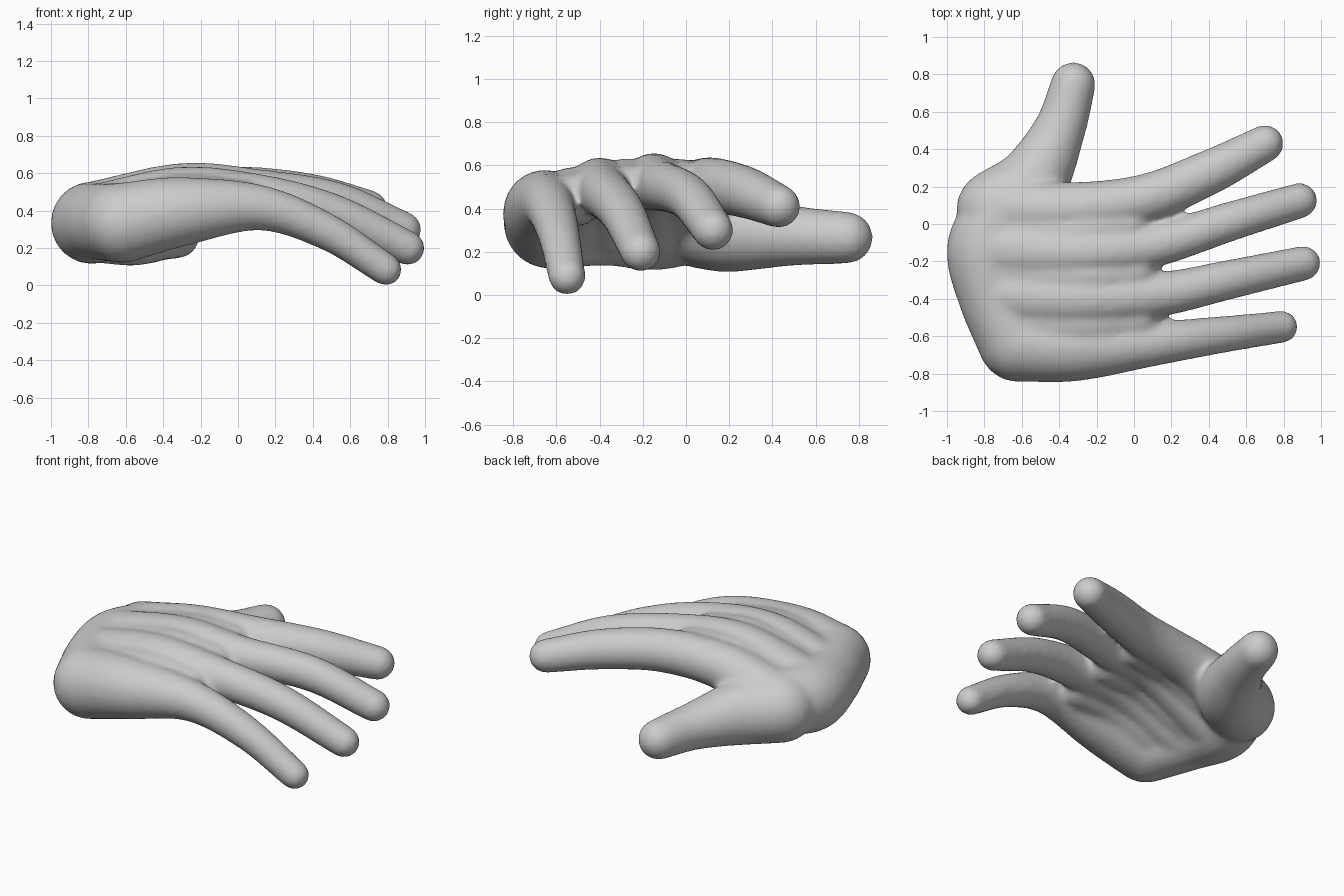
import bpy, bmesh, math
from mathutils import Vector

if "Cube" in bpy.data.objects:
    bpy.data.objects.remove(bpy.data.objects["Cube"])

skin = bpy.data.materials.new("plain grey")
skin.diffuse_color = (0.6, 0.6, 0.6, 1)
skin.use_nodes = True
skin.node_tree.nodes["Principled BSDF"].inputs["Base Color"].default_value = skin.diffuse_color

SIDES = 24
bm = bmesh.new()


def sweep(points, steps=8):
    """Smooth path of (x, y, z, radius) through the given points."""
    p = [Vector(q) for q in points]
    p = [2 * p[0] - p[1]] + p + [2 * p[-1] - p[-2]]
    out = []
    for a, b, c, d in zip(p, p[1:], p[2:], p[3:]):
        for i in range(steps):
            t = i / steps
            out.append(0.5 * (2 * b + (c - a) * t + (2 * a - 5 * b + 4 * c - d) * t * t
                              + (3 * b - a - 3 * c + d) * t ** 3))
    return out + [p[-2]]


def strand(*points):
    """Tube with round ends through (x, y, z, radius) points."""
    path = sweep(points)
    stations = []  # centre, direction, radius
    for i, q in enumerate(path):
        t = (path[min(i + 1, len(path) - 1)].xyz - path[max(i - 1, 0)].xyz).normalized()
        stations.append((q.xyz, t, q[3]))

    def cap(station, sign):
        c, t, r = station
        angles = [math.radians(a) for a in (18, 36, 54, 70, 83)]
        return [(c + t * sign * r * math.sin(a), t, r * math.cos(a)) for a in angles]

    stations = cap(stations[0], -1)[::-1] + stations + cap(stations[-1], 1)
    rings = []
    for c, t, r in stations:
        u = t.cross(Vector((0, 0, 1))).normalized()
        v = u.cross(t)
        turns = [2 * math.pi * k / SIDES for k in range(SIDES)]
        rings.append([bm.verts.new(c + (u * math.cos(a) + v * math.sin(a)) * r) for a in turns])
    for lo, hi in zip(rings, rings[1:]):
        for k in range(SIDES):
            n = (k + 1) % SIDES
            bm.faces.new((lo[k], hi[k], hi[n], lo[n]))
    bm.faces.new(rings[0])
    bm.faces.new(rings[-1][::-1])
    return [Vector(q) for q in points]


# Fingers: wrist, mid palm, knuckle, mid finger, tip
index = strand((-.70, .08, .36, .19), (-.35, .08, .48, .145), (.05, .135, .505, .13),
               (.40, .275, .475, .12), (.70, .43, .41, .10))
middle = strand((-.78, -.13, .335, .22), (-.30, -.15, .505, .15), (.10, -.115, .505, .118),
                (.52, .015, .45, .105), (.885, .125, .30, .095))
ring = strand((-.74, -.37, .34, .205), (-.30, -.40, .48, .155), (.14, -.375, .47, .12),
              (.52, -.295, .38, .105), (.905, -.21, .20, .093))
little = strand((-.62, -.63, .335, .215), (-.30, -.655, .395, .185), (.12, -.635, .415, .122),
                (.48, -.59, .285, .098), (.79, -.55, .085, .086))
fingers = [index, middle, ring, little]

# Thumb
strand((-.74, .08, .33, .21), (-.55, .22, .30, .195), (-.40, .50, .275, .14), (-.325, .745, .265, .12))

# Heel of the palm joins the wrist ends
strand(*[f[0] for f in fingers])

# Webs fill the palm halfway between neighbouring fingers
for a, b in zip(fingers, fingers[1:]):
    web = [(p + q) / 2 for p, q in zip(a[:3], b[:3])]
    web[2] = web[2].lerp(web[1], 0.27)
    for w in web:
        w[3] *= 0.9
    strand(*web)

# Hand: overlapping strands fused into a single smooth skin
bmesh.ops.recalc_face_normals(bm, faces=bm.faces[:])
mesh = bpy.data.meshes.new("hand")
bm.to_mesh(mesh)
bm.free()
hand = bpy.data.objects.new("hand", mesh)
bpy.context.collection.objects.link(hand)
mesh.materials.append(skin)

fuse = hand.modifiers.new("fuse", 'REMESH')
fuse.mode = 'VOXEL'
fuse.voxel_size = 0.018
fuse.use_smooth_shade = True
soften = hand.modifiers.new("soften", 'SMOOTH')
soften.factor = 0.5
soften.iterations = 8
